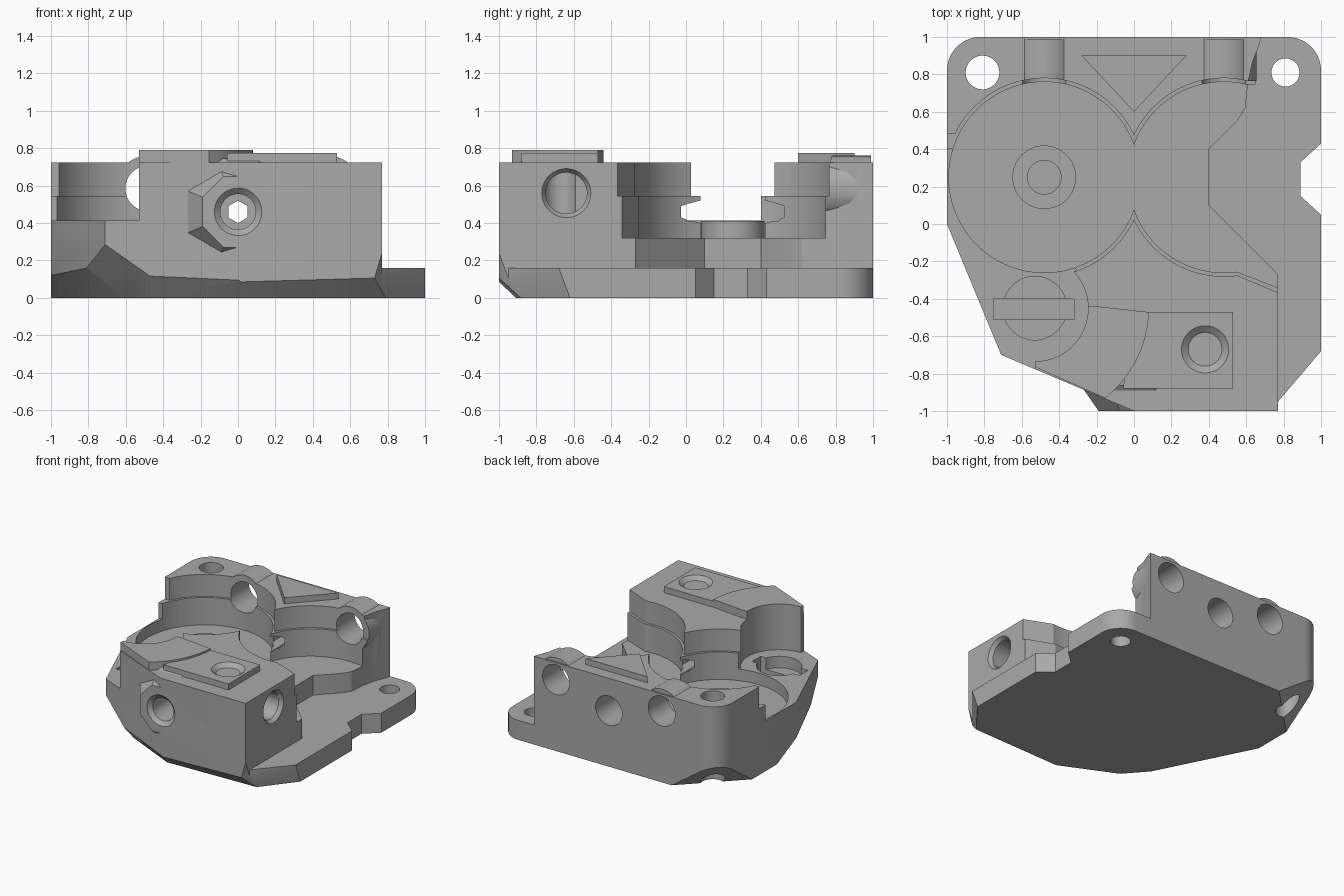
import bpy, bmesh
from math import radians, cos, sin, pi
from mathutils import Matrix, Vector

old = bpy.data.objects.get("Cube")
if old:
    bpy.data.objects.remove(old, do_unlink=True)

grey = bpy.data.materials.new("plain grey")
grey.use_nodes = True
colour = (0.4, 0.4, 0.4, 1)
grey.diffuse_color = colour
grey.node_tree.nodes["Principled BSDF"].inputs["Base Color"].default_value = colour


def finish(bm, name):
    bmesh.ops.recalc_face_normals(bm, faces=bm.faces)
    mesh = bpy.data.meshes.new(name)
    bm.to_mesh(mesh)
    bm.free()
    mesh.materials.append(grey)
    obj = bpy.data.objects.new(name, mesh)
    bpy.context.collection.objects.link(obj)
    return obj


def prism(points, z0, z1, name="tool"):
    bm = bmesh.new()
    face = bm.faces.new([bm.verts.new((x, y, z0)) for x, y in points])
    up = bmesh.ops.extrude_face_region(bm, geom=[face])["geom"]
    bmesh.ops.translate(bm, vec=(0, 0, z1 - z0),
                        verts=[g for g in up if isinstance(g, bmesh.types.BMVert)])
    return finish(bm, name)


def rod(start, end, r, r_end=None, sides=64):
    a, b = Vector(start), Vector(end)
    bm = bmesh.new()
    turn = (b - a).to_track_quat('Z', 'Y').to_matrix().to_4x4()
    bmesh.ops.create_cone(bm, cap_ends=True, segments=sides, radius1=r,
                          radius2=r if r_end is None else r_end, depth=(b - a).length,
                          matrix=Matrix.Translation((a + b) / 2) @ turn)
    return finish(bm, "tool")


def half_space(p, q, r):
    p, q, r = Vector(p), Vector(q), Vector(r)
    n = (q - p).cross(r - p).normalized()
    if n.dot(Vector((0, 0, 0.4)) - p) > 0:
        n = -n
    bm = bmesh.new()
    bmesh.ops.create_cube(bm, size=2, matrix=Matrix.Translation((p + q + r) / 3 + n)
                          @ n.to_track_quat('Z', 'Y').to_matrix().to_4x4())
    return finish(bm, "tool")


def arc(cx, cy, r, a0, a1, steps=16):
    angles = [radians(a0 + (a1 - a0) * i / steps) for i in range(steps + 1)]
    return [(cx + r * cos(a), cy + r * sin(a)) for a in angles]


def combine(tool, operation):
    mod = housing.modifiers.new("combine", 'BOOLEAN')
    mod.operation, mod.object, mod.solver = operation, tool, 'EXACT'
    bpy.context.view_layer.objects.active = housing
    bpy.ops.object.modifier_apply(modifier=mod.name)
    bpy.data.objects.remove(tool, do_unlink=True)


def add(tool):
    combine(tool, 'UNION')


def cut(tool):
    combine(tool, 'DIFFERENCE')


# tall body and thin mounting flange
front_left = [(-1, 0), (-0.71, -0.7), (0, -1), (0.77, -1)]
back_left = arc(-0.82, 0.82, 0.18, 90, 180)
body_right = [(0.77, -0.27), (0.4, 0.1), (0.4, 0.4), (0.55, 0.55), (0.595, 0.62),
              (0.61, 0.76), (0.635, 0.87), (0.67, 0.96), (0.68, 1)]
flange_right = [(0.77, -0.95), (1, -0.68), (1, 0.05), (0.89, 0.15), (0.89, 0.33), (1, 0.43)]
housing = prism(front_left + body_right + back_left, 0, 0.725, "housing")
add(prism(front_left + flange_right + arc(0.82, 0.82, 0.18, 0, 90) + back_left, 0, 0.16))

# raised pads on top
dial = (-0.53, -0.45)
add(prism([dial, (-0.53, -0.765)] + arc(*dial, 0.61, -52, -2) + [(-0.2, -0.44)], 0.6, 0.79))
block = [(0.53, -0.88), (0.53, -0.47), (0.02, -0.47), (-0.06, -0.88)]
add(prism(block, 0.6, 0.775))
add(prism([(-0.28, 0.9), (0, 0.6), (0.28, 0.9)], 0.6, 0.775))

# tube swellings in the back wall and the bevelled boss in front
for side in (-1, 1):
    add(rod((side * 0.48, 0.6, 0.585), (side * 0.48, 0.99, 0.585), 0.175))
turned = rod((0, -0.86, 0.46), (0, -0.999, 0.46), 0.31, 0.205, 8)
turned.data.transform(Matrix.Translation((0, 0, 0.46)) @ Matrix.Rotation(pi / 8, 4, 'Y')
                      @ Matrix.Translation((0, 0, -0.46)))
add(turned)

# stepped twin round pockets, open to one side
for r, z, low, high in ((0.51, 0.32, -0.345, 0.745), (0.53, 0.545, -0.37, 0.765)):
    for side in (-1, 1):
        cut(rod((side * 0.48, 0.25, z), (side * 0.48, 0.25, 1), r, sides=96))
    cut(prism([(0.45, 0.25 - r + 0.005), (0.55, 0.255 - r), (0.78, low), (1.1, low),
               (1.1, high), (0.5, high), (0.45, 0.6)], z, 1.01))
cut(prism([(-1.1, -0.1), (-0.9, -0.1), (-0.935, 0.4), (-1.1, 0.4)], 0.415, 1.02))
cut(prism([(-1.1, -0.1), (-0.9, -0.1), (-0.93, 0.48), (-1.1, 0.48)], 0.545, 1.03))
cut(rod((0, 0.25, 0.412), (0, 0.25, 0.505), 0.25))

# low shelf with the slotted round recess
cut(rod((*dial, 0.415), (*dial, 1.1), 0.285))
cut(prism([(-1.1, 0.3), (-0.5, 0.2), (-0.31, -0.245), dial, (-0.53, -1.1), (-1.1, -1.1)],
          0.415, 1.2))
cut(rod((*dial, 0.32), (*dial, 0.6), 0.17))
cut(prism([(-0.75, -0.51), (-0.32, -0.51), (-0.32, -0.4), (-0.75, -0.4)], 0.27, 0.5))

# pivot boss on the pocket floor
add(rod((-0.48, 0.25, 0.25), (-0.48, 0.25, 0.41), 0.17))
cut(rod((-0.48, 0.25, 0.2), (-0.48, 0.25, 0.6), 0.09))

# screw holes, ports and their countersinks
for side in (-1, 1):
    cut(rod((side * 0.48, 0.55, 0.585), (side * 0.48, 1.1, 0.585), 0.122))
cut(rod((-0.81, 0.81, -0.1), (-0.81, 0.81, 1), 0.09))
cut(rod((0.81, 0.81, -0.1), (0.81, 0.81, 1), 0.075))
cut(rod((0, -1.1, 0.46), (0, 1.1, 0.46), 0.06, sides=6))
cut(rod((0, 0.7, 0.46), (0, 1.1, 0.46), 0.12))
ports = [((0, -1, 0.46), (0, 1, 0), 0.095), ((0.77, -0.64, 0.56), (-1, 0, 0), 0.11),
         ((0.38, -0.67, 0.775), (0, 0, -1), 0.09)]
for mouth, direction, r in ports:
    m, d = Vector(mouth), Vector(direction)
    cut(rod(m - d * 0.02, m + d * 0.35, r))
    cut(rod(m - d * 0.01, m + d * 0.03, 0.138, r))

# slanted cuts around the underside
for points in (
    ((0, -1, 0.085), (0.7, -1, 0.105), (0.3, -0.9, 0)),
    ((-0.47, -0.8, 0.115), (0, -1, 0.095), (-0.2, -0.82, 0)),
    ((-0.47, -0.8, 0.115), (-0.81, -0.46, 0.16), (-0.71, -0.7, 0.285)),
    ((-0.81, -0.46, 0.16), (-1, 0, 0.12), (-1, 0.25, 0)),
    ((0.77, -1, 0.24), (1, -0.68, 0.16), (1, -0.62, 0)),
    ((-0.57, 1, 0), (-1, 0.57, 0), (-1, 1, 0.3)),
):
    cut(half_space(*points))

# one material, smooth curves with sharp edges
housing.data.materials.clear()
housing.data.materials.append(grey)
bpy.ops.object.select_all(action='DESELECT')
housing.select_set(True)
bpy.context.view_layer.objects.active = housing
bpy.ops.object.shade_smooth_by_angle(angle=radians(25))
